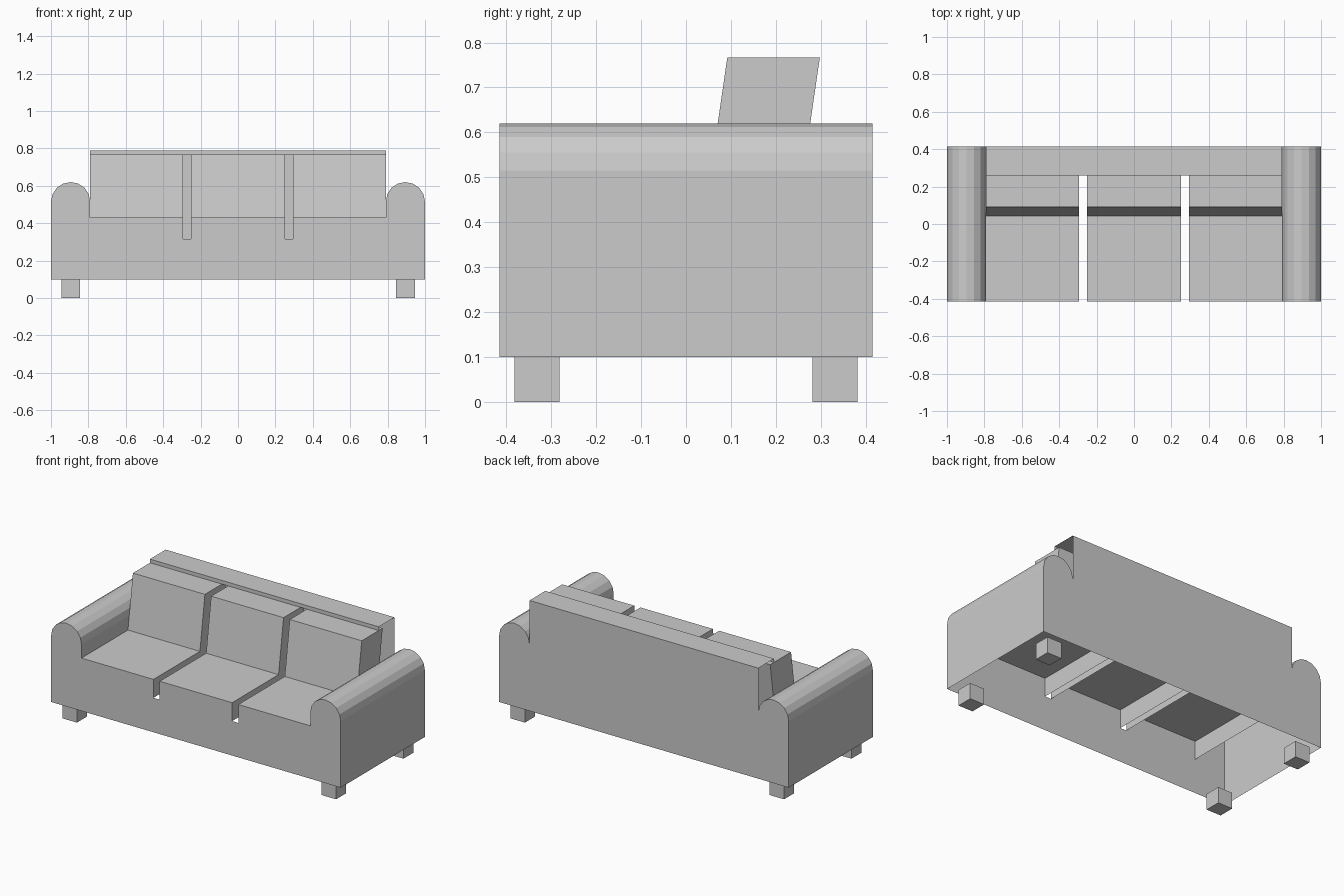
import bpy, math
from mathutils import Vector

if "Cube" in bpy.data.objects:
    bpy.data.objects.remove(bpy.data.objects["Cube"])

D = 0.415          # half depth
INNER = 0.79       # inner side of the arms
R = 0.105          # arm roll radius
SEAT, GAP, BASE = 0.43, 0.315, 0.10


def make(name, verts, faces):
    me = bpy.data.meshes.new(name)
    me.from_pydata([tuple(v) for v in verts], [], faces)
    me.update()
    ob = bpy.data.objects.new(name, me)
    bpy.context.collection.objects.link(ob)
    return ob


def sweep(name, path, offset, caps=False):
    """Sheet made by extruding an open path; optional end caps."""
    a = [Vector(p) for p in path]
    n = len(a)
    faces = [(i, i + 1, n + i + 1, n + i) for i in range(n - 1)]
    if caps:
        faces += [tuple(reversed(range(n))), tuple(range(n, 2 * n))]
    return make(name, a + [p + Vector(offset) for p in a], faces)


def panel(name, outline, y, flip):
    """Single flat upright face from an x/z outline."""
    order = range(len(outline))
    return make(name, [(x, y, z) for x, z in outline],
                [tuple(reversed(order)) if flip else tuple(order)])


def mirrored(half):
    """Right half outline, listed centre to outside, completed on the left."""
    return [(-x, z) for x, z in reversed(half)] + half


# Half-round arm profile, inner side to outer side
roll = [(1 - R + R * math.cos(math.pi * (1 - i / 8)),
         0.515 + R * math.sin(math.pi * (1 - i / 8))) for i in range(9)]
arm = [(INNER, SEAT)] + roll + [(1, BASE)]

# Arms
for side, prof in (("right", arm), ("left", [(-x, z) for x, z in reversed(arm)])):
    sweep(side + "_arm", [(x, -D, z) for x, z in prof], (0, 2 * D, 0))

# Front panel with notches between the seats, and tall back panel
notch = [(0.25, SEAT), (0.25, GAP), (0.293, GAP), (0.293, SEAT)]
panel("front_panel", mirrored(notch + arm), -D, True)
panel("back_panel", mirrored([(INNER, 0.79)] + roll + [(1, BASE)]), D, False)

# Top of the back with its short front lip
sweep("back_top", [(INNER, 0.26, 0.767), (INNER, 0.26, 0.79), (INNER, D, 0.79)],
      (-2 * INNER, 0, 0))

# Seats and leaning back cushions
for label, x0, x1 in (("left", -INNER, -0.293), ("middle", -0.25, 0.25),
                      ("right", 0.293, INNER)):
    sweep(label + "_seat", [(x0, -D, GAP), (x0, -D, SEAT), (x1, -D, SEAT), (x1, -D, GAP)],
          (0, 2 * D, 0))
    sweep(label + "_back_cushion",
          [(x1, 0.043, SEAT), (x1, 0.092, 0.767), (x1, 0.298, 0.767), (x1, 0.249, SEAT)],
          (x0 - x1, 0, 0), caps=True)

# Legs
for sx in (-1, 1):
    for sy in (-1, 1):
        bpy.ops.mesh.primitive_cube_add(size=0.1, location=(sx * 0.895, sy * 0.332, 0.05))
        bpy.context.object.name = ("front" if sy < 0 else "back") + "_leg"
